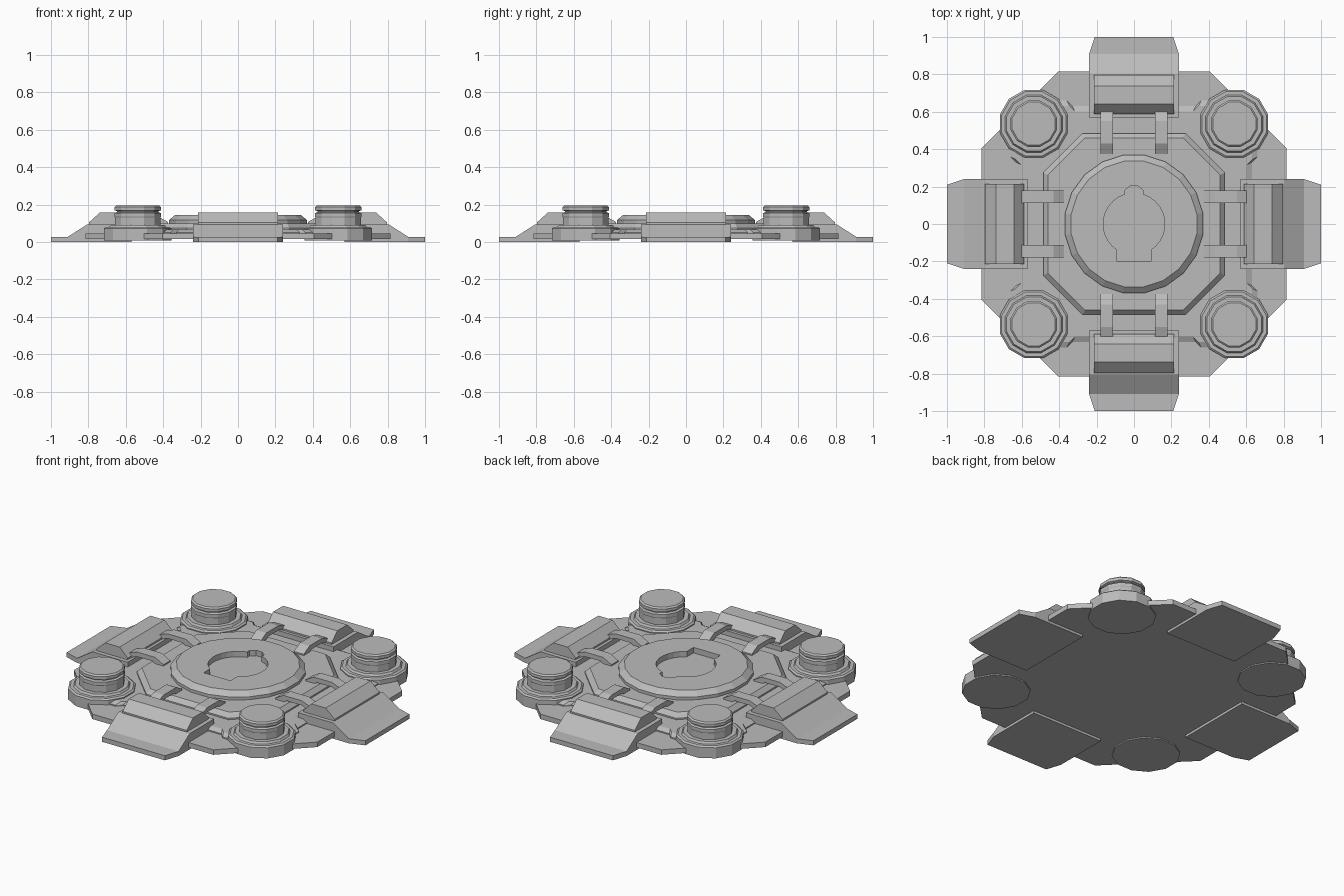
import bpy, bmesh
from math import cos, sin, pi, radians
from mathutils import Matrix, Vector

if "Cube" in bpy.data.objects:
    bpy.data.objects.remove(bpy.data.objects["Cube"])

grey = bpy.data.materials.new("plain grey")
grey.use_nodes = True
COLOUR = (0.5, 0.5, 0.5, 1)
grey.diffuse_color = COLOUR
grey.node_tree.nodes["Principled BSDF"].inputs["Base Color"].default_value = COLOUR


def loft(name, rings, matrix=Matrix()):
    """Skin a closed solid over rings with equal point counts."""
    bm = bmesh.new()
    rows = [[bm.verts.new(matrix @ Vector(p)) for p in ring] for ring in rings]
    n = len(rows[0])
    for a, b in zip(rows, rows[1:]):
        for i in range(n):
            j = (i + 1) % n
            bm.faces.new((a[i], a[j], b[j], b[i]))
    bm.faces.new(rows[0][::-1])
    bm.faces.new(rows[-1])
    bmesh.ops.recalc_face_normals(bm, faces=bm.faces)
    mesh = bpy.data.meshes.new(name)
    bm.to_mesh(mesh)
    bm.free()
    mesh.materials.append(grey)
    obj = bpy.data.objects.new(name, mesh)
    bpy.context.collection.objects.link(obj)
    return obj


def layer(name, outline, levels):
    """Stack one outline at (scale, height) levels."""
    return loft(name, [[(x * s, y * s, z) for x, y in outline] for s, z in levels])


def four_fold(points):
    """Repeat outline points by quarter turns."""
    out = []
    for k in range(4):
        c, s = round(cos(k * pi / 2)), round(sin(k * pi / 2))
        out += [(x * c - y * s, x * s + y * c) for x, y in points]
    return out


def lathe(name, profile, sides, matrix=Matrix()):
    """Faceted turned part from (radius, height) pairs."""
    angles = [(i + 0.5) * 2 * pi / sides for i in range(sides)]
    return loft(name, [[(r * cos(a), r * sin(a), z) for a in angles]
                       for r, z in profile], matrix)


def bar(name, profile, x0, x1, matrix):
    """Extrude a (distance, height) profile across the width."""
    return loft(name, [[(x, -r, z) for r, z in profile] for x in (x0, x1)], matrix)


# Stacked body plates
layer("base_plate", four_fold([(0.815, -0.405), (0.815, 0.405)]),
      [(1, 0.015), (1, 0.045)])
layer("middle_plate", four_fold([(0.63, -0.33), (0.63, 0.33), (0.66, 0.36), (0.66, 0.5)]
                                + [(0.5, 0.66), (0.36, 0.66)]),
      [(1, 0.04), (1, 0.052), (0.955, 0.066)])
layer("octagon_plate", four_fold([(0.485, -0.275), (0.485, 0.275)]),
      [(1, 0.06), (1, 0.075), (0.95, 0.1)])

# Central disc with a keyed recess
disc = lathe("centre_disc", [(0.35, 0.09), (0.373, 0.1), (0.373, 0.118), (0.34, 0.145)], 20)
arc_right = [(0.165 * cos(radians(a)), 0.165 * sin(radians(a))) for a in range(-57, 74, 13)]
right = [(0.09, -0.2)] + arc_right + [(0.05, 0.18), (0.02, 0.203)]
key = right + [(-x, y) for x, y in reversed(right)]
cutter = layer("key_cutter", key, [(1, 0.112), (1, 0.2)])
cutter.hide_render = True
cut = disc.modifiers.new("keyed recess", "BOOLEAN")
cut.object = cutter
cut.operation = "DIFFERENCE"
cut.solver = "EXACT"
bpy.context.view_layer.objects.active = disc
bpy.ops.object.modifier_apply(modifier=cut.name)
bpy.data.objects.remove(cutter)

# Four outward arms, each with a ramp, a housing and two clips
RAMP = [(0.57, 0.24, 0.095), (0.805, 0.24, 0.095), (0.91, 0.24, 0.028), (1.0, 0.21, 0.028)]
HOUSING = [(0.588, 0.09), (0.588, 0.105), (0.642, 0.158), (0.738, 0.158),
           (0.797, 0.105), (0.797, 0.09)]
CLIP = [(0.375, 0.09), (0.375, 0.108), (0.43, 0.138), (0.55, 0.138), (0.615, 0.115),
        (0.615, 0.085), (0.55, 0.11), (0.45, 0.11), (0.42, 0.09)]
for k, side in enumerate(("front", "left", "back", "right")):
    turn = Matrix.Rotation(k * pi / 2, 4, "Z")
    loft(side + "_ramp", [[(-w, -r, 0), (w, -r, 0), (w, -r, z), (-w, -r, z)]
                          for r, w, z in RAMP], turn)
    bar(side + "_housing", HOUSING, -0.215, 0.215, turn)
    for s, end in ((-1, "a"), (1, "b")):
        bar(side + "_clip_" + end, CLIP, s * 0.112, s * 0.178, turn)

# Corner posts with a grooved knob
POST = [(0.188, 0.008), (0.188, 0.072), (0.178, 0.08), (0.158, 0.08), (0.15, 0.092),
        (0.125, 0.092), (0.125, 0.13), (0.128, 0.136), (0.128, 0.155), (0.115, 0.16),
        (0.115, 0.165), (0.128, 0.17), (0.128, 0.188), (0.119, 0.196)]
for x, x_name in ((0.536, "left"), (-0.536, "right")):
    for y, y_name in ((-0.536, "front"), (0.536, "back")):
        lathe(y_name + "_" + x_name + "_post", POST, 12, Matrix.Translation((x, y, 0)))
